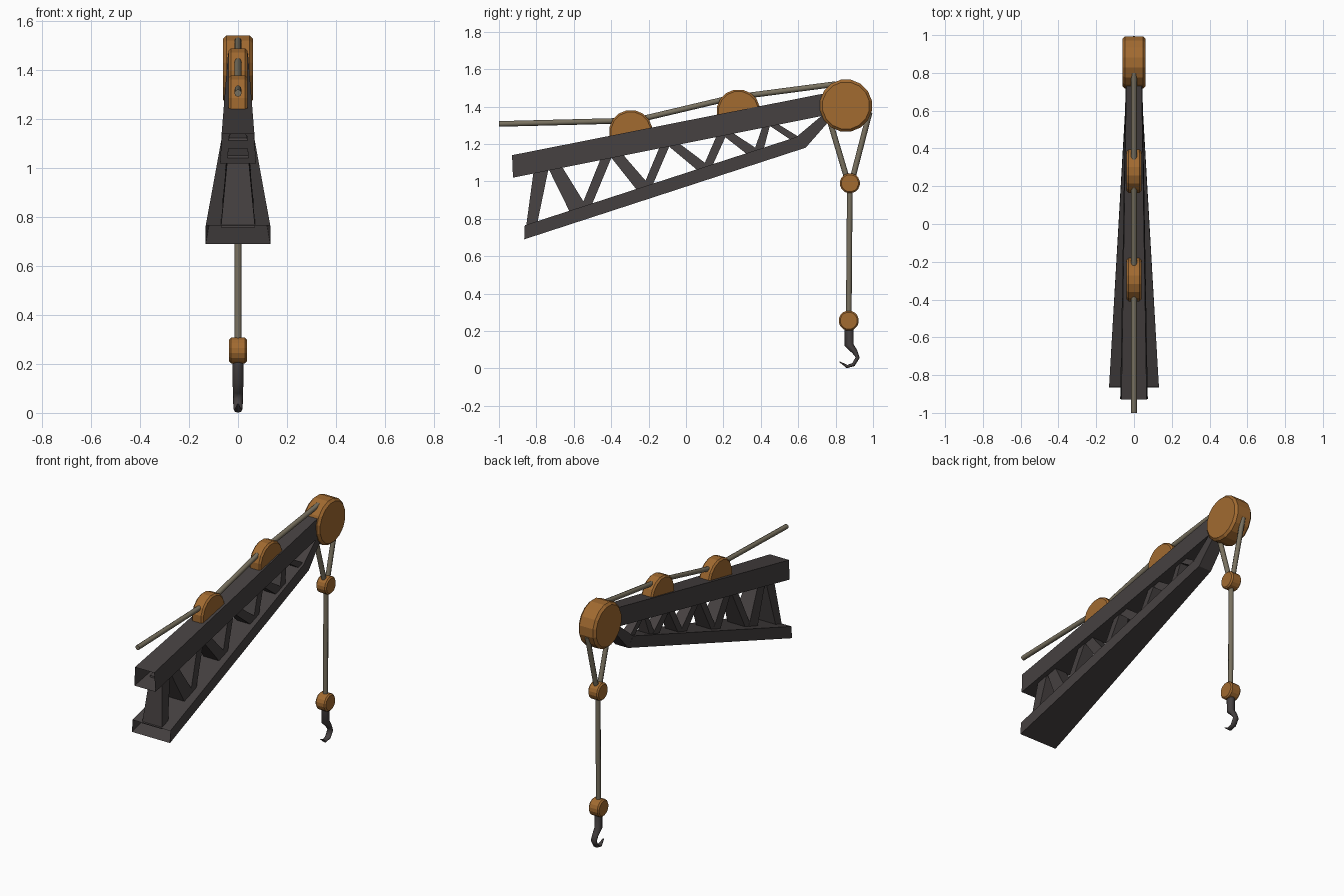
import bpy, bmesh, math
from mathutils import Vector

if "Cube" in bpy.data.objects:
    bpy.data.objects.remove(bpy.data.objects["Cube"])


def material(name, rgb):
    m = bpy.data.materials.new(name)
    m.use_nodes = True
    m.diffuse_color = (*rgb, 1)
    bsdf = m.node_tree.nodes["Principled BSDF"]
    bsdf.inputs["Base Color"].default_value = (*rgb, 1)
    bsdf.inputs["Roughness"].default_value = 0.8
    return m


iron = material("dark_iron", (0.060, 0.052, 0.052))
wood = material("orange_wood", (0.36, 0.145, 0.03))
hemp = material("rope_tan", (0.19, 0.165, 0.115))


def finish(name, bm, mat, recalc=True):
    if recalc:
        bmesh.ops.recalc_face_normals(bm, faces=bm.faces[:])
    mesh = bpy.data.meshes.new(name)
    bm.to_mesh(mesh)
    bm.free()
    mesh.materials.append(mat)
    ob = bpy.data.objects.new(name, mesh)
    bpy.context.collection.objects.link(ob)
    return ob


def bar(name, corners, open_start=False):
    """Tapered bar from four (y, z, half width) edges:
    start low, start high, end high, end low."""
    bm = bmesh.new()
    left, right = ([bm.verts.new((s * w, y, z)) for y, z, w in corners] for s in (1, -1))
    bm.faces.new(left)
    bm.faces.new(right[::-1])
    for i in range(4):
        if i == 0 and open_start:
            continue
        j = (i + 1) % 4
        bm.faces.new((left[j], left[i], right[i], right[j]))
    return finish(name, bm, iron)


def loft(name, rings, mat, smooth=False):
    """Skin over equal rings of points, capped at both ends."""
    bm = bmesh.new()
    loops = [[bm.verts.new(p) for p in ring] for ring in rings]
    n = len(loops[0])
    for a, b in zip(loops, loops[1:]):
        for i in range(n):
            j = (i + 1) % n
            bm.faces.new((a[i], a[j], b[j], b[i]))
    bm.faces.new(loops[0][::-1])
    bm.faces.new(loops[-1])
    ob = finish(name, bm, mat)
    if smooth:
        for p in ob.data.polygons:
            p.use_smooth = len(p.vertices) == 4
    return ob


def pulley(name, y, z, r, half, bevel, sides=16, cut_slope=None):
    """Chamfered disc on the x axis, optionally cut to its upper half."""
    rings = []
    for x, rad in ((-half, r - bevel), (bevel - half, r), (half - bevel, r), (half, r - bevel)):
        angles = [math.tau * (i + 0.5) / sides for i in range(sides)]
        rings.append([(x, y + rad * math.cos(a), z + rad * math.sin(a)) for a in angles])
    ob = loft(name, rings, wood)
    if cut_slope is not None:
        bm = bmesh.new()
        bm.from_mesh(ob.data)
        bmesh.ops.bisect_plane(bm, geom=bm.verts[:] + bm.edges[:] + bm.faces[:],
                               plane_co=(0, y, z - 0.01), plane_no=(0, -cut_slope, 1),
                               clear_inner=True)
        bm.to_mesh(ob.data)
        bm.free()
    return ob


def sweep(name, path, mat, sides=8):
    """Tube through (y, z, radius in plane, radius across) points."""
    pts = [Vector((0, p[0], p[1])) for p in path]
    rings = []
    for i, (_, _, ry, rx) in enumerate(path):
        t = (pts[min(i + 1, len(pts) - 1)] - pts[max(i - 1, 0)]).normalized()
        side = Vector((0, -t.z, t.y))
        rings.append([pts[i] + side * ry * math.cos(a) + Vector((rx * math.sin(a), 0, 0))
                      for a in (math.tau * k / sides for k in range(sides))])
    return loft(name, rings, mat, True)


def rope(name, *points, r=0.015):
    return sweep(name, [(y, z, r, r) for y, z in points], hemp)


# Main beams, hollow at the near end
bar("upper_beam", [(-0.925, 1.02, 0.073), (-0.93, 1.14, 0.067),
                   (0.78, 1.478, 0.040), (0.78, 1.36, 0.044)], True)
bar("lower_beam", [(-0.865, 0.69, 0.132), (-0.862, 0.765, 0.132),
                   (0.59, 1.237, 0.046), (0.64, 1.18, 0.045)], True)
bar("end_strut", [(0.64, 1.18, 0.045), (0.59, 1.237, 0.045),
                  (0.76, 1.38, 0.040), (0.80, 1.362, 0.040)])


# Zigzag braces between the beams: lower start, lower end, upper start, upper end
def upper_z(y):
    return 1.03 + (y + 0.925) * 0.199


def lower_z(y):
    return 0.755 + (y + 0.862) * 0.325


braces = [(-0.855, -0.795, -0.815, -0.735), (-0.62, -0.53, -0.735, -0.665),
          (-0.565, -0.505, -0.455, -0.395), (-0.26, -0.19, -0.405, -0.34),
          (-0.235, -0.18, -0.14, -0.085), (0.065, 0.13, -0.10, -0.04),
          (0.085, 0.14, 0.165, 0.22), (0.33, 0.395, 0.19, 0.245),
          (0.36, 0.415, 0.41, 0.45), (0.565, 0.61, 0.44, 0.485)]
for n, (a, b, c, d) in enumerate(braces, 1):
    k = 1 - 0.37 * (a + 0.86)
    bar(f"brace_{n}", [(a, lower_z(a), 0.07 * k), (c, upper_z(c), 0.042 * k),
                       (d, upper_z(d), 0.042 * k), (b, lower_z(b), 0.07 * k)])

# Pulleys
pulley("head_pulley", 0.855, 1.405, 0.141, 0.061, 0.014)
pulley("rear_guide_pulley", -0.295, 1.265, 0.117, 0.039, 0.010, cut_slope=0.198)
pulley("front_guide_pulley", 0.28, 1.375, 0.117, 0.039, 0.010, cut_slope=0.198)
pulley("middle_block", 0.876, 0.99, 0.054, 0.036, 0.008)
pulley("hook_block", 0.870, 0.255, 0.054, 0.036, 0.008)

# Ropes
rope("haul_rope_rear", (-1.0, 1.307), (-0.295, 1.325))
rope("haul_rope_middle", (-0.295, 1.32), (0.28, 1.456))
rope("haul_rope_front", (0.28, 1.452), (0.80, 1.52))
rope("sling_rope_near", (0.755, 1.37), (0.868, 0.99))
rope("sling_rope_far", (0.982, 1.37), (0.884, 0.99))
rope("drop_rope", (0.876, 0.99), (0.870, 0.255))

# Hook
sweep("hook", [(0.872, 0.235, 0.024, 0.023), (0.872, 0.125, 0.024, 0.023),
               (0.903, 0.088, 0.015, 0.020), (0.918, 0.058, 0.011, 0.020),
               (0.895, 0.020, 0.010, 0.019), (0.861, 0.010, 0.009, 0.016),
               (0.820, 0.036, 0.002, 0.004)], iron)
